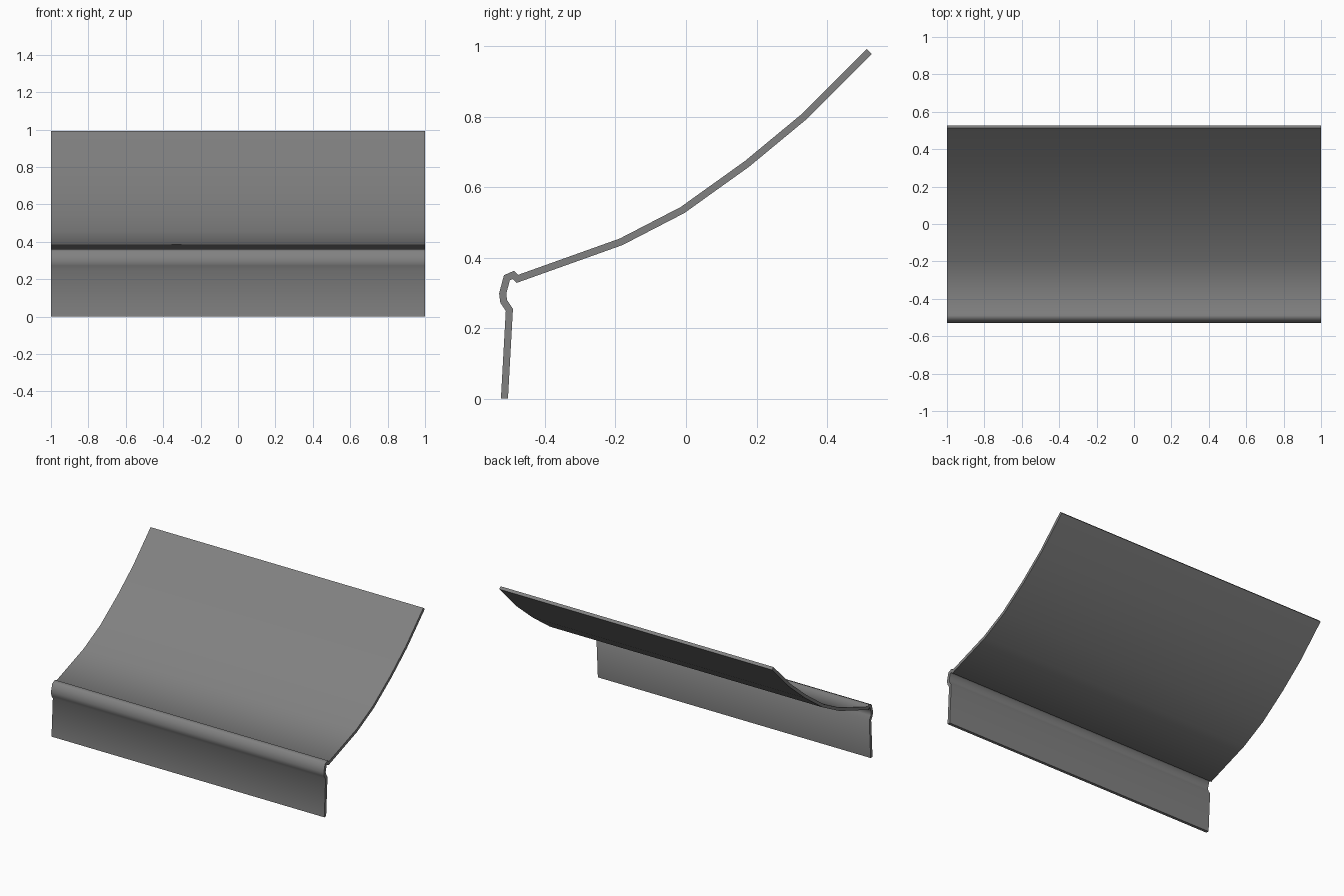
import bpy, math
from mathutils import Vector

cube = bpy.data.objects.get("Cube")
if cube:
    bpy.data.objects.remove(cube)

HALF_LENGTH = 1.0
THICK = 0.02

grey = bpy.data.materials.new("plain grey")
grey.use_nodes = True
colour = (0.22, 0.22, 0.22, 1)
grey.diffuse_color = colour
grey.node_tree.nodes["Principled BSDF"].inputs["Base Color"].default_value = colour

# Centre line of the sheet (y, z): upright leg, rolled bead, groove, rising curve
path = [Vector(p) for p in (
    (-0.515, 0.0), (-0.501, 0.252), (-0.517, 0.276), (-0.52, 0.298),
    (-0.508, 0.343), (-0.49, 0.351), (-0.478, 0.34), (-0.184, 0.445),
    (-0.01, 0.535), (0.173, 0.666), (0.335, 0.8), (0.52, 0.985))]


def offset(points, dist):
    """Shift a polyline sideways by dist with mitred corners."""
    normals = []
    for a, b in zip(points, points[1:]):
        d = (b - a).normalized()
        normals.append(Vector((-d.y, d.x)))
    result = []
    for i, p in enumerate(points):
        before, after = normals[max(i - 1, 0)], normals[min(i, len(normals) - 1)]
        result.append(p + (before + after) * dist / (1 + before.dot(after)))
    return result


# Closed section extruded along x
section = offset(path, THICK / 2) + offset(path, -THICK / 2)[::-1]
n = len(section)
verts = [(x, p.x, max(p.y, 0)) for x in (-HALF_LENGTH, HALF_LENGTH) for p in section]
faces = [(i, i + n, (i + 1) % n + n, (i + 1) % n) for i in range(n)]
# End caps, one quad per sheet segment
for k in range(len(path) - 1):
    cap = (k, k + 1, n - 2 - k, n - 1 - k)
    faces += [cap, tuple(i + n for i in reversed(cap))]

mesh = bpy.data.meshes.new("curved_panel")
mesh.from_pydata(verts, [], faces)
mesh.materials.append(grey)
panel = bpy.data.objects.new("curved_panel", mesh)
bpy.context.collection.objects.link(panel)

# Consistent outward faces, smooth along the bends and sharp at the rims
bpy.context.view_layer.objects.active = panel
panel.select_set(True)
bpy.ops.object.mode_set(mode='EDIT')
bpy.ops.mesh.select_all(action='SELECT')
bpy.ops.mesh.normals_make_consistent(inside=False)
bpy.ops.object.mode_set(mode='OBJECT')
bpy.ops.object.shade_smooth_by_angle(angle=math.radians(80))
